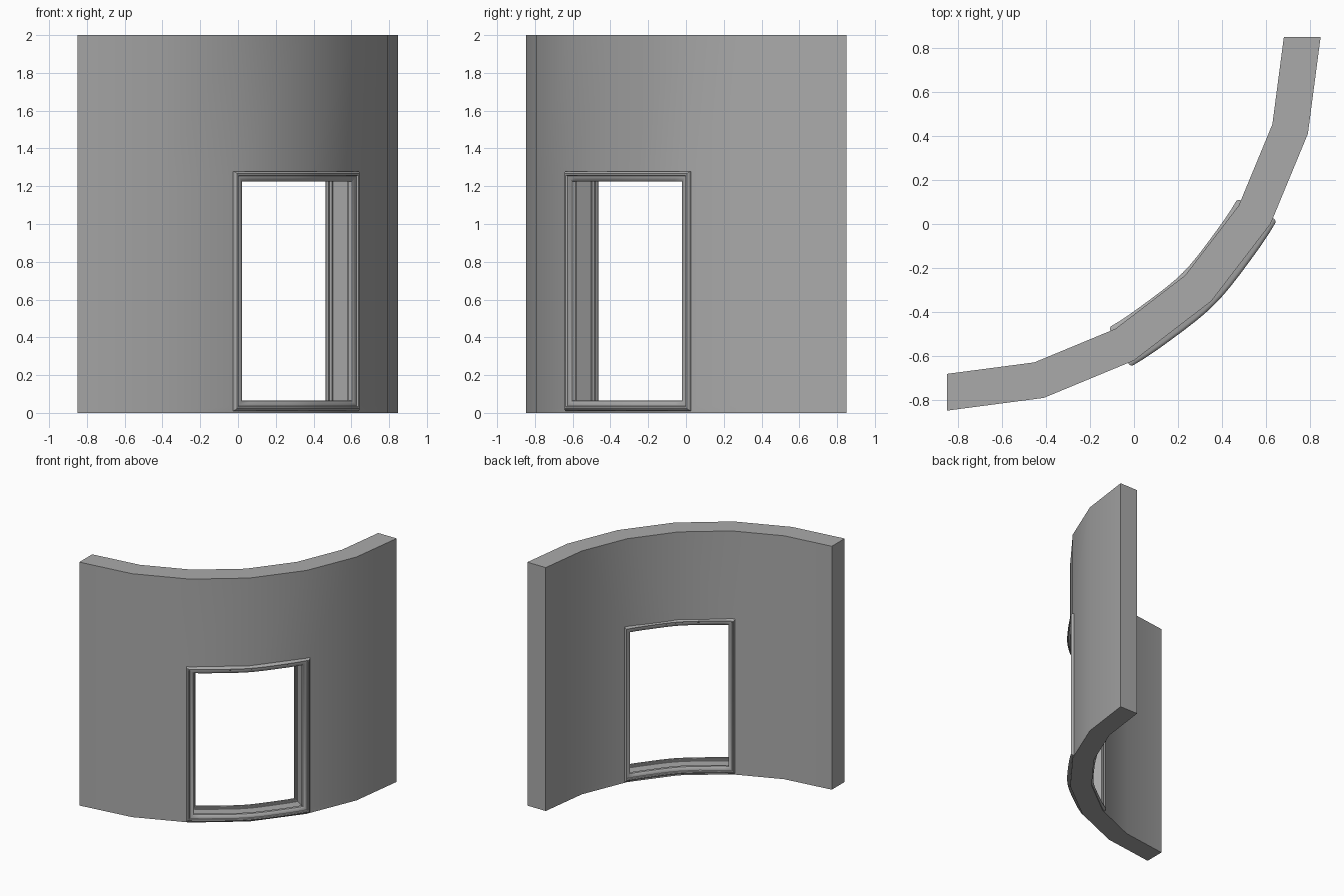
import bpy, bmesh
from math import sin, cos, radians, pi

if "Cube" in bpy.data.objects:
    bpy.data.objects.remove(bpy.data.objects["Cube"])

CX, CY = -0.849, 0.849          # centre of the wall's curve
R_OUT, R_IN, HEIGHT = 1.697, 1.53, 2.0
SEGS = 6
TH0, TH1 = radians(30), radians(60)   # doorway angles
Z0, Z1 = 0.038, 1.252                 # doorway heights
R_MID = 1.612

grey = bpy.data.materials.new("dark_grey")
grey.diffuse_color = (0.4, 0.4, 0.4, 1)
grey.use_nodes = True
grey.node_tree.nodes["Principled BSDF"].inputs["Base Color"].default_value = grey.diffuse_color


def pos(r, th, z):
    return (CX + r * sin(th), CY - r * cos(th), z)


def finish(bm, name, angle):
    bmesh.ops.remove_doubles(bm, verts=bm.verts, dist=1e-5)
    bmesh.ops.recalc_face_normals(bm, faces=bm.faces)
    me = bpy.data.meshes.new(name)
    bm.to_mesh(me)
    bm.free()
    me.materials.append(grey)
    ob = bpy.data.objects.new(name, me)
    bpy.context.collection.objects.link(ob)
    bpy.ops.object.select_all(action='DESELECT')
    ob.select_set(True)
    bpy.context.view_layer.objects.active = ob
    bpy.ops.object.shade_smooth_by_angle(angle=radians(angle))
    return ob


# Curved wall: grid of cells, two columns of the middle row left open
bm = bmesh.new()
zs = [0, Z0, Z1, HEIGHT]
angs = [pi / 2 * i / SEGS for i in range(SEGS + 1)]


def solid(i, j):
    return 0 <= i < SEGS and 0 <= j < 3 and not (j == 1 and i in (2, 3))


def quad(pts):
    bm.faces.new([bm.verts.new(pos(*p)) for p in pts])


for i in range(SEGS):
    for j in range(3):
        if not solid(i, j):
            continue
        a, b, lo, hi = angs[i], angs[i + 1], zs[j], zs[j + 1]
        for r in (R_OUT, R_IN):
            quad([(r, a, lo), (r, b, lo), (r, b, hi), (r, a, hi)])
        for di, th in ((-1, a), (1, b)):
            if not solid(i + di, j):
                quad([(R_OUT, th, lo), (R_IN, th, lo), (R_IN, th, hi), (R_OUT, th, hi)])
        for dj, z in ((-1, lo), (1, hi)):
            if not solid(i, j + dj):
                quad([(R_OUT, a, z), (R_OUT, b, z), (R_IN, b, z), (R_IN, a, z)])
finish(bm, "curved_wall", 30)

# Door frame: moulded profile (radius, inset) swept round the doorway
half = [(1.665, -0.004), (1.665, -0.027), (1.700, -0.027), (1.709, -0.023),
        (1.714, -0.015), (1.712, -0.006), (1.704, -0.002), (1.704, 0.006),
        (1.699, 0.018), (1.692, 0.026), (1.674, 0.028), (1.672, 0.020),
        (1.658, 0.019), (1.656, 0.012)]
profile = half + [(2 * R_MID - r, d) for r, d in reversed(half)]

N = 16
stations = ([(k / N, 0) for k in range(N)] + [(1, 0)] +
            [(1 - k / N, 1) for k in range(N)] + [(0, 1)])

bm = bmesh.new()
rings = []
for t, s in stations:
    ring = []
    # slight flattening of the arc towards the wall's facets
    bend = 0.004 * sin(pi * t) ** 2 - 0.005 * sin(2 * pi * t) ** 2
    for r, d in profile:
        a, b = TH0 + d / 1.65, TH1 - d / 1.65
        z = Z1 - d if s else Z0 + d
        ring.append(bm.verts.new(pos(r + bend, a + (b - a) * t, z)))
    rings.append(ring)
n = len(profile)
for k, ring in enumerate(rings):
    nxt = rings[(k + 1) % len(rings)]
    for m in range(n):
        q = (m + 1) % n
        bm.faces.new([ring[m], ring[q], nxt[q], nxt[m]])
finish(bm, "door_frame", 35)
